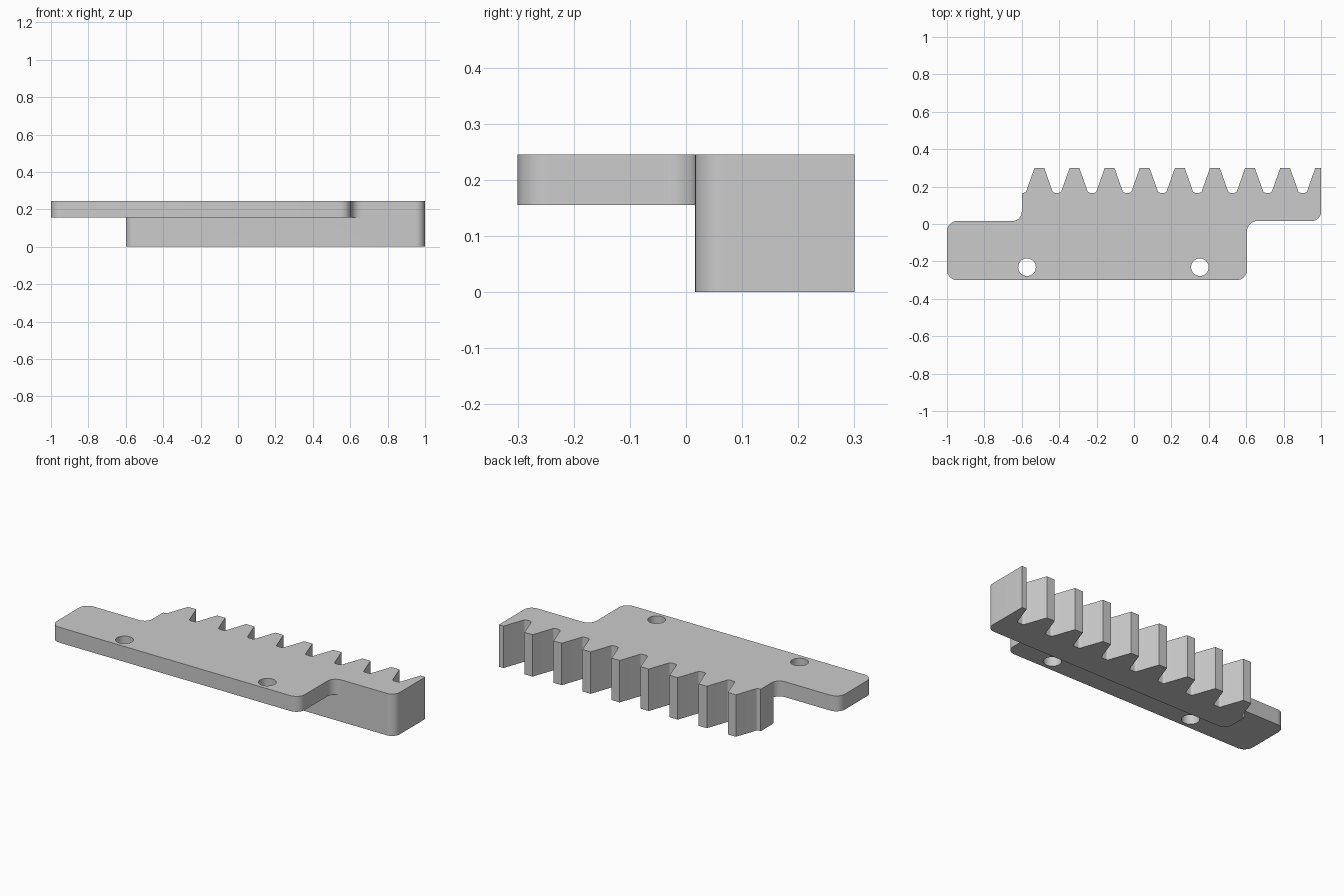
import bpy
import bmesh
from mathutils import Vector

TOP, LEDGE = 0.245, 0.155        # top face and underside of the plate
FRONT, BACK, STEP, ROOT = -0.3, 0.3, 0.016, 0.167
LEFT, RIGHT = -0.6, 1.0          # ends of the toothed bar
PLATE_END = 0.604
PITCH, TIP, BASE = 0.1877, 0.026, 0.073

cube = bpy.data.objects.get("Cube")
if cube:
    bpy.data.objects.remove(cube, do_unlink=True)

grey = bpy.data.materials.new("plain grey")
grey.use_nodes = True
grey.diffuse_color = (0.6, 0.6, 0.6, 1)
grey.node_tree.nodes["Principled BSDF"].inputs["Base Color"].default_value = grey.diffuse_color


def rounded(corners, steps=8):
    """Turn (x, y, radius) corners into an outline with arc fillets."""
    outline = []
    for i, (x, y, r) in enumerate(corners):
        p = Vector((x, y))
        if r == 0:
            outline.append(p)
            continue
        a = (Vector(corners[i - 1][:2]) - p).normalized()
        b = (Vector(corners[(i + 1) % len(corners)][:2]) - p).normalized()
        tangent = r * (a + b).length / (a - b).length
        centre = p + (a + b).normalized() * (tangent ** 2 + r ** 2) ** 0.5
        start = (p + a * tangent - centre).normalized()
        end = (p + b * tangent - centre).normalized()
        for s in range(steps + 1):
            outline.append(centre + start.slerp(end, s / steps) * r)
    return outline


def extrude(name, outline, z0, z1):
    """Make a solid prism from an outline."""
    bm = bmesh.new()
    face = bm.faces.new([bm.verts.new((p.x, p.y, z0)) for p in outline])
    new = bmesh.ops.extrude_face_region(bm, geom=[face], use_keep_orig=True)["geom"]
    bmesh.ops.translate(bm, vec=(0, 0, z1 - z0),
                        verts=[v for v in new if isinstance(v, bmesh.types.BMVert)])
    bmesh.ops.recalc_face_normals(bm, faces=bm.faces)
    mesh = bpy.data.meshes.new(name)
    bm.to_mesh(mesh)
    bm.free()
    mesh.materials.append(grey)
    obj = bpy.data.objects.new(name, mesh)
    bpy.context.collection.objects.link(obj)
    return obj


def combine(target, tool, operation):
    """Apply a boolean and discard the tool object."""
    mod = target.modifiers.new("combine", "BOOLEAN")
    mod.operation, mod.solver, mod.object = operation, "EXACT", tool
    bpy.context.view_layer.objects.active = target
    bpy.ops.object.modifier_apply(modifier=mod.name)
    bpy.data.objects.remove(tool, do_unlink=True)


# Toothed bar: rounded front corners, teeth along the back, last tooth cut off
bar = [(RIGHT, BACK, 0)]
for i in reversed(range(9)):
    c = -0.506 + i * PITCH
    if i < 8:
        bar += [(c + BASE, ROOT, 0.014), (c + TIP, BACK, 0)]
    bar += [(c - TIP, BACK, 0), (c - BASE, ROOT, 0.014)]
bar += [(LEFT, ROOT, 0), (LEFT, STEP, 0.05), (RIGHT, STEP, 0.05)]
rack = extrude("toothed_rack", rounded(bar), 0, TOP)

# Mounting plate, filleted into the bar at both ends
plate = [(-1, FRONT, 0.055), (PLATE_END, FRONT, 0.055), (PLATE_END, STEP, 0.055),
         (0.8, STEP, 0), (0.8, 0.1, 0), (LEFT, 0.1, 0), (LEFT, STEP, 0.05),
         (-1, STEP, 0.055)]
combine(rack, extrude("mounting_plate", rounded(plate), LEDGE, TOP), "UNION")

# Screw holes
for x in (-0.572, 0.352):
    bpy.ops.mesh.primitive_cylinder_add(vertices=40, radius=0.047, depth=0.3,
                                        location=(x, -0.231, 0.2))
    hole = bpy.context.object
    hole.name = "hole_cutter"
    hole.hide_render = True
    hole.data.materials.append(grey)
    combine(rack, hole, "DIFFERENCE")

# Smooth fillets with sharp edges kept
bpy.ops.object.select_all(action="DESELECT")
rack.select_set(True)
bpy.context.view_layer.objects.active = rack
bpy.ops.object.shade_smooth_by_angle(angle=0.5)
